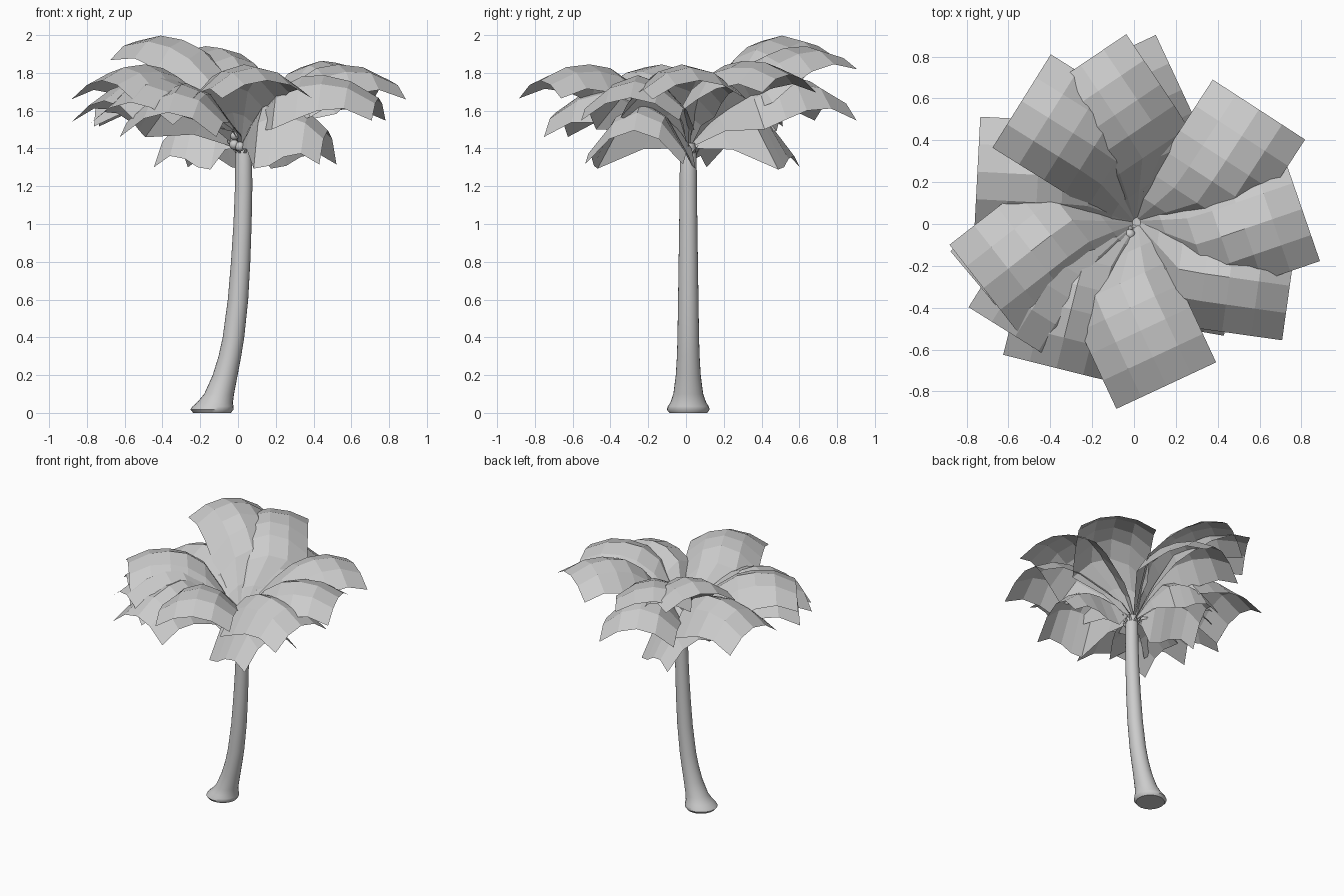
import bpy, bmesh, math
from mathutils import Vector

if "Cube" in bpy.data.objects:
    bpy.data.objects.remove(bpy.data.objects["Cube"])


def make_object(name, bm, smooth=False):
    bmesh.ops.recalc_face_normals(bm, faces=bm.faces)
    me = bpy.data.meshes.new(name)
    bm.to_mesh(me)
    bm.free()
    for p in me.polygons:
        p.use_smooth = smooth
    ob = bpy.data.objects.new(name, me)
    bpy.context.collection.objects.link(ob)
    if smooth:
        bpy.ops.object.select_all(action='DESELECT')
        ob.select_set(True)
        bpy.context.view_layer.objects.active = ob
        bpy.ops.object.shade_smooth_by_angle(angle=math.radians(50))
    return ob


# trunk: rings of (centre x, z, radius), leaning and flared at the foot
RINGS = [(-.137, .005, .100), (-.138, .018, .114), (-.132, .035, .108), (-.122, .055, .095),
         (-.100, .1, .079), (-.068, .2, .066), (-.043, .3, .060), (-.024, .4, .057),
         (.0, .6, .054), (.014, .8, .051), (.024, 1.0, .048), (.03, 1.2, .046),
         (.03, 1.36, .044), (.028, 1.43, .036)]
bm = bmesh.new()
N = 24
rings = []
for cx, z, r in RINGS:
    rings.append([bm.verts.new((cx + r * math.cos(2 * math.pi * i / N),
                                .012 + r * math.sin(2 * math.pi * i / N), z)) for i in range(N)])
for a, b in zip(rings, rings[1:]):
    for i in range(N):
        bm.faces.new((a[i], a[(i + 1) % N], b[(i + 1) % N], b[i]))
bm.faces.new(rings[0][::-1])
bm.faces.new(rings[-1])
for v in rings[0]:
    v.co.z = 0
make_object("trunk", bm, True)

# frond stations: distance out, rise, side offset of centre, half width, droop factor
STATIONS = [(0, 0, 0, .012, 0), (.115, .19, -.095, .13, .35), (.235, .345, -.195, .263, .9),
            (.36, .425, -.2, .263, .95), (.48, .445, -.2, .263, .78),
            (.62, .43, -.2, .263, .6), (.77, .36, -.2, .263, .5)]


def frond(name, angle, tilt, droop, reach=1.0, lift=1.0):
    """Arched card: tapers to the root, square at the tip."""
    a = math.radians(angle)
    d = Vector((math.cos(a), math.sin(a), 0))
    side = Vector((-d.y, d.x, 0))
    bm = bmesh.new()
    rows = []
    for u, rise, off, half, k in STATIONS:
        row = []
        for s in (-1, -.5, 0, .5, 1):
            p = d * u * reach + side * (off + half * s)
            p.z = 1.4 + rise * lift + tilt * u - droop * k * s * s
            row.append(bm.verts.new(p + Vector((.01, .01, 0))))
        rows.append(row)
    for r0, r1 in zip(rows, rows[1:]):
        for i in range(4):
            bm.faces.new((r0[i], r0[i + 1], r1[i + 1], r1[i]))
    make_object(name, bm)


# three whorls: heading, tilt, side droop (and reach, lift for the hanging ones)
UPPER = [(-65, 0, .19), (19, 0, .2), (57, .04, .19), (124, .18, .16), (148, .27, .2), (218, 0, .2)]
LOWER = [(-8, -.12, .24), (115, -.12, .24), (177, -.16, .24), (220, -.14, .22),
         (238, -.15, .24), (256, -.22, .26)]
HANGING = [(-10, -.25, .36, .66, .8), (160, -.27, .36, .6, .8)]
for tier, group in (("upper", UPPER), ("lower", LOWER), ("hanging", HANGING)):
    for i, f in enumerate(group):
        frond(f"{tier}_frond_{i + 1}", *f)

# coconuts clustered at the crown
bm = bmesh.new()
for x, y, z in [(-.02, -.055, 1.42), (.01, -.065, 1.41), (-.03, -.03, 1.44),
                (-.02, -.05, 1.47), (.0, -.02, 1.41)]:
    g = bmesh.ops.create_uvsphere(bm, u_segments=12, v_segments=8, radius=.026)
    bmesh.ops.translate(bm, verts=g["verts"], vec=(x, y, z))
make_object("coconuts", bm, True)

# short stubs of old stalks around the trunk top
bm = bmesh.new()
for i in range(9):
    a = 2 * math.pi * i / 9
    d = Vector((math.cos(a), math.sin(a), 0))
    t = Vector((-d.y, d.x, 0)) * .01
    c = Vector((.03, .012, 1.37))
    vs = [bm.verts.new(p) for p in (c + d * .035 - t, c + d * .035 + t,
                                    c + d * .085 + Vector((0, 0, .05)))]
    bm.faces.new(vs)
make_object("stalk_stubs", bm)
